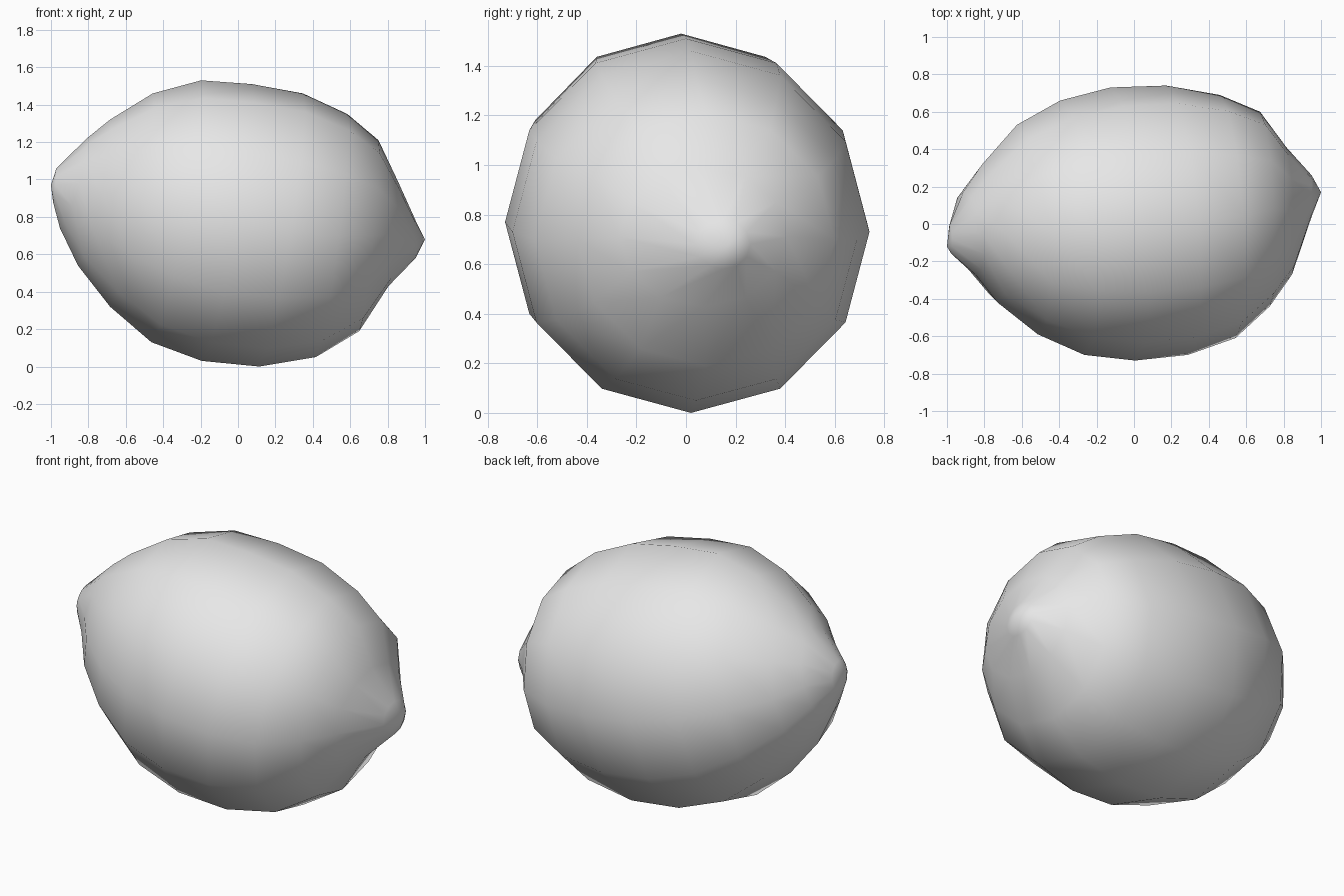
import bpy
import bmesh
from math import cos, sin, tau
from mathutils import Vector

SIDES = 12

default_cube = bpy.data.objects.get("Cube")
if default_cube:
    bpy.data.objects.remove(default_cube, do_unlink=True)


def make_material(name, colour):
    material = bpy.data.materials.new(name)
    material.use_nodes = True
    material.diffuse_color = colour
    shader = material.node_tree.nodes["Principled BSDF"]
    shader.inputs["Base Color"].default_value = colour
    return material


def add_ring(bm, centre, depth_radius, height_radius, lean):
    """One cross-section, leaning so that it sits square to the fruit's axis."""
    across = Vector((-lean / 2, 1, 0)) * depth_radius
    up = Vector((lean, 0, 1)) * height_radius
    ring = []
    for i in range(SIDES):
        angle = tau * i / SIDES
        ring.append(bm.verts.new(centre + across * cos(angle) + up * sin(angle)))
    return ring


def bridge(bm, first, second):
    for i in range(SIDES):
        j = (i + 1) % SIDES
        bm.faces.new((first[i], first[j], second[j], second[i]))


def close_end(bm, ring, tip):
    point = bm.verts.new(tip)
    for i in range(SIDES):
        bm.faces.new((ring[i], ring[(i + 1) % SIDES], point))


# Cross-sections from stem end to nipple: centre, depth radius, height radius, lean
sections = [
    ((-.98, -.08, .97), .08, .09, .1),
    ((-.88, -.05, .98), .22, .24, .3),
    ((-.77, -.05, .93), .37, .39, .22),
    ((-.57, -.03, .89), .56, .57, .2),
    ((-.33, -.02, .83), .68, .7, .19),
    ((-.06, 0, .77), .73, .74, .18),
    ((.23, .02, .73), .72, .73, .16),
    ((.5, .04, .7), .65, .65, .13),
    ((.7, .08, .7), .52, .51, .1),
    ((.83, .07, .71), .34, .28, .09),
    ((.95, .15, .68), .11, .1, 0),
]

# Lemon body lofted through the sections
bm = bmesh.new()
rings = [add_ring(bm, Vector(centre), *shape) for centre, *shape in sections]
for first, second in zip(rings, rings[1:]):
    bridge(bm, first, second)
close_end(bm, rings[0], (-1, -.12, .97))
close_end(bm, rings[-1], (1, .17, .68))
bmesh.ops.recalc_face_normals(bm, faces=bm.faces)
for face in bm.faces:
    face.smooth = True

mesh = bpy.data.meshes.new("lemon_body")
bm.to_mesh(mesh)
bm.free()
mesh.materials.append(make_material("plain grey", (.8, .8, .8, 1)))
lemon = bpy.data.objects.new("lemon_body", mesh)
bpy.context.collection.objects.link(lemon)
